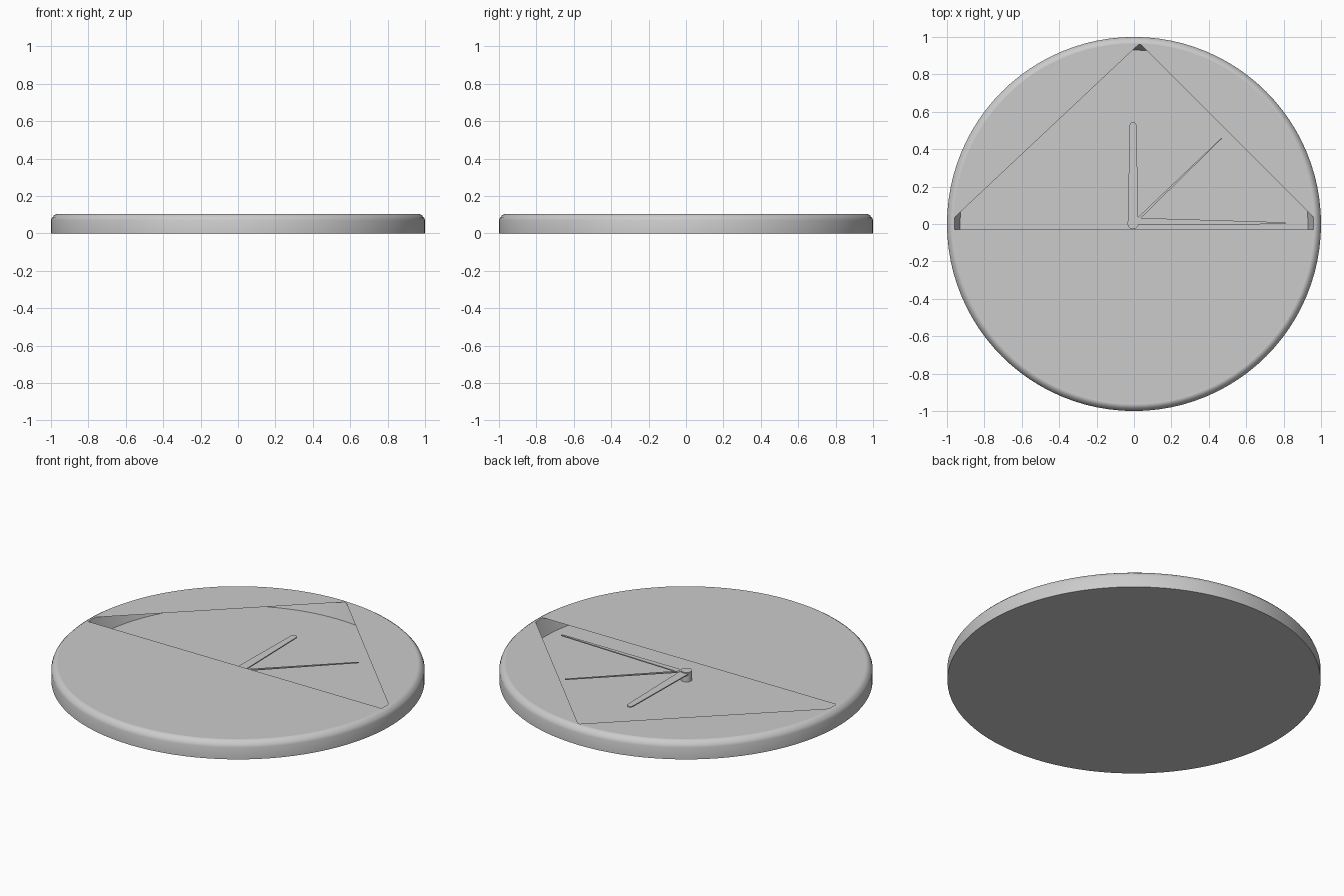
import bpy, bmesh
from math import cos, sin, pi, atan2, hypot

if "Cube" in bpy.data.objects:
    bpy.data.objects.remove(bpy.data.objects["Cube"])

SEG = 96


def add_object(name, bm, smooth=False):
    bmesh.ops.recalc_face_normals(bm, faces=bm.faces)
    mesh = bpy.data.meshes.new(name)
    bm.to_mesh(mesh)
    bm.free()
    ob = bpy.data.objects.new(name, mesh)
    bpy.context.collection.objects.link(ob)
    if smooth:
        bpy.ops.object.select_all(action='DESELECT')
        ob.select_set(True)
        bpy.context.view_layer.objects.active = ob
        bpy.ops.object.shade_smooth_by_angle(angle=0.7)
    return ob


def lathe(name, profile, center=(0, 0), segments=SEG):
    # profile of (radius, z); both ends are capped
    bm = bmesh.new()
    rings = []
    for r, z in profile:
        rings.append([bm.verts.new((center[0] + r * cos(2 * pi * i / segments),
                                    center[1] + r * sin(2 * pi * i / segments), z))
                      for i in range(segments)])
    for a, b in zip(rings, rings[1:]):
        for i in range(segments):
            j = (i + 1) % segments
            bm.faces.new((a[i], a[j], b[j], b[i]))
    bm.faces.new(rings[0])
    bm.faces.new(rings[-1])
    return add_object(name, bm, True)


def hand(name, start, end, w0, w1, z, thick=0.006, rounded=False):
    # tapered strip from start to end, optionally with a round tip
    dx, dy = end[0] - start[0], end[1] - start[1]
    length = hypot(dx, dy)
    ux, uy = dx / length, dy / length
    outline = [(0, w0 / 2), (0, -w0 / 2)]
    if rounded:
        r = w1 / 2
        outline += [(length - r + r * cos(t), r * sin(t))
                    for t in (-pi / 2 + pi * k / 10 for k in range(11))]
    else:
        outline += [(length, -w1 / 2), (length, w1 / 2)]
    bm = bmesh.new()
    face = bm.faces.new([bm.verts.new((start[0] + a * ux - b * uy,
                                       start[1] + a * uy + b * ux, z))
                         for a, b in outline])
    res = bmesh.ops.extrude_face_region(bm, geom=[face])
    verts = [v for v in res['geom'] if isinstance(v, bmesh.types.BMVert)]
    bmesh.ops.translate(bm, verts=verts, vec=(0, 0, thick))
    return add_object(name, bm)


# Case: back plate, rounded outer rim, sloped inner wall and dial floor
lathe("clock_case", [(1.0, 0), (1.0, 0.07), (0.995, 0.084), (0.983, 0.097),
                     (0.97, 0.105), (0.96, 0.104), (0.93, 0.008)])

# Cover: three flat circle segments around the triangular opening
R, TOP = 0.965, 0.104
edges = [((0.965, 0.03), (0.03, 0.965)),
         ((0.03, 0.965), (-0.965, 0.03)),
         ((-0.965, -0.03), (0.965, -0.03))]
bm = bmesh.new()
for p, q in edges:
    a, b = atan2(p[1], p[0]), atan2(q[1], q[0])
    if b < a:
        b += 2 * pi
    n = max(8, round((b - a) / (2 * pi) * SEG))
    bm.faces.new([bm.verts.new((R * cos(a + (b - a) * k / n),
                                R * sin(a + (b - a) * k / n), TOP))
                  for k in range(n + 1)])
add_object("dial_cover", bm)

# Center pin and the three hands
lathe("center_pin", [(0.03, 0.004), (0.03, 0.064)], (-0.005, 0.003), 32)
hand("hour_hand", (-0.005, 0.02), (-0.005, 0.545), 0.056, 0.036, 0.052, rounded=True)
hand("minute_hand", (0.01, 0.015), (0.81, 0.004), 0.036, 0.01, 0.050)
hand("second_hand", (0.02, 0.025), (0.47, 0.46), 0.014, 0.005, 0.054)
